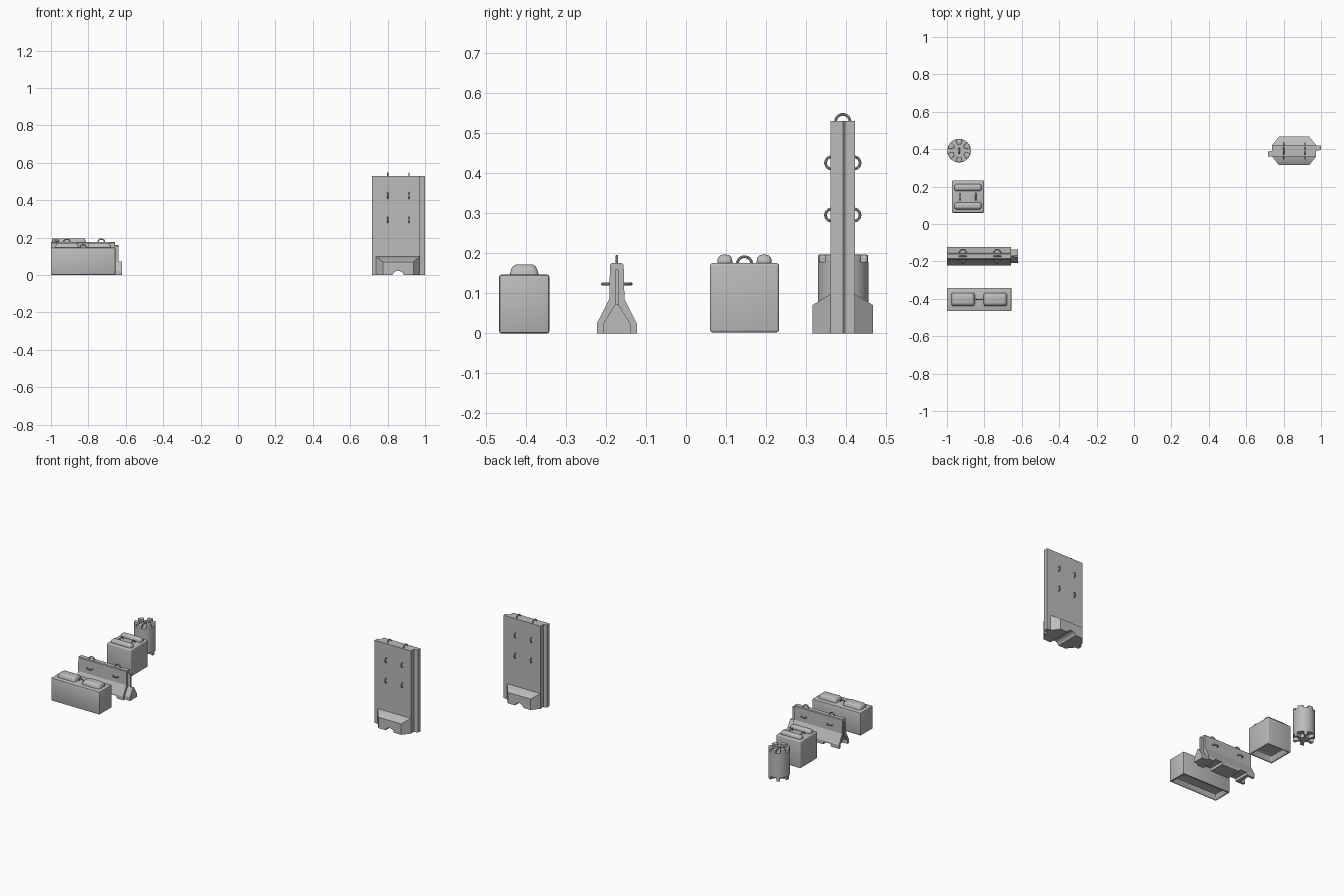
import bpy, bmesh
from math import pi, sin, cos, radians
from mathutils import Vector, Matrix

if "Cube" in bpy.data.objects:
    bpy.data.objects.remove(bpy.data.objects["Cube"])

GREY = (0.5, 0.5, 0.5, 1)
concrete = bpy.data.materials.new("concrete_grey")
concrete.use_nodes = True
concrete.diffuse_color = GREY
concrete.node_tree.nodes["Principled BSDF"].inputs["Base Color"].default_value = GREY


def finish(name, bm):
    bmesh.ops.recalc_face_normals(bm, faces=bm.faces)
    mesh = bpy.data.meshes.new(name)
    bm.to_mesh(mesh)
    bm.free()
    mesh.materials.append(concrete)
    ob = bpy.data.objects.new(name, mesh)
    bpy.context.collection.objects.link(ob)
    return ob


def activate(ob):
    bpy.ops.object.select_all(action='DESELECT')
    ob.select_set(True)
    bpy.context.view_layer.objects.active = ob


def smooth(ob):
    activate(ob)
    bpy.ops.object.shade_smooth_by_angle(angle=radians(35))


def prism(name, pts, axis, lo, hi):
    """Extrude a 2D outline along x (pts are y,z), y (x,z) or z (x,y)."""
    bm = bmesh.new()
    place = {'x': lambda a, b, t: (t, a, b),
             'y': lambda a, b, t: (a, t, b),
             'z': lambda a, b, t: (a, b, t)}[axis]
    face = bm.faces.new([bm.verts.new(place(a, b, lo)) for a, b in pts])
    out = bmesh.ops.extrude_face_region(bm, geom=[face])
    verts = [g for g in out["geom"] if isinstance(g, bmesh.types.BMVert)]
    bmesh.ops.translate(bm, verts=verts, vec=place(0, 0, hi - lo))
    return finish(name, bm)


def boolean(ob, cutter, operation='DIFFERENCE'):
    cutter.hide_render = True
    mod = ob.modifiers.new("cut", 'BOOLEAN')
    mod.operation, mod.object, mod.solver = operation, cutter, 'EXACT'
    activate(ob)
    bpy.ops.object.modifier_apply(modifier=mod.name)
    bpy.data.objects.remove(cutter)


def bevel(ob, width, segments=2):
    mod = ob.modifiers.new("soft_edges", 'BEVEL')
    mod.width, mod.segments = width, segments
    mod.limit_method, mod.angle_limit = 'ANGLE', radians(35)
    activate(ob)
    bpy.ops.object.modifier_apply(modifier=mod.name)
    smooth(ob)


def box(name, lo, hi, taper=0.0, recess=0.0, depth=0.03, soft=0.006, segments=2):
    """Block with optional inward taper at the top and a hollow underside."""
    lo, hi = Vector(lo), Vector(hi)
    mid, size = (lo + hi) / 2, hi - lo
    bm = bmesh.new()
    bmesh.ops.create_cube(bm, size=1)
    for v in bm.verts:
        top = v.co.z > 0
        v.co = Vector(a * b for a, b in zip(v.co, size)) + mid
        if top and taper:
            v.co.x += taper if v.co.x < mid.x else -taper
            v.co.y += taper if v.co.y < mid.y else -taper
    if recess:
        base = min(bm.faces, key=lambda f: f.calc_center_median().z)
        bmesh.ops.inset_region(bm, faces=[base], thickness=recess)
        bmesh.ops.inset_region(bm, faces=[base], thickness=0.012)
        bmesh.ops.translate(bm, verts=base.verts, vec=(0, 0, depth))
    ob = finish(name, bm)
    bevel(ob, soft, segments)
    return ob


def loop(name, center, normal, radius=0.018):
    """Lifting eye, half sunk in the surface it stands on."""
    rot = {'x': (0, pi / 2, 0), 'y': (pi / 2, 0, 0), 'z': (0, 0, 0)}[normal]
    bpy.ops.mesh.primitive_torus_add(location=center, rotation=rot, major_radius=radius,
                                     minor_radius=0.0035, major_segments=24, minor_segments=8)
    ob = bpy.context.object
    ob.name = name
    ob.data.materials.append(concrete)
    smooth(ob)


# Long stacking block
box("long_block", (-1, -0.466, 0), (-0.656, -0.341, 0.146), recess=0.015, soft=0.005)
for x in (-0.914, -0.741):
    box("long_block_stud", (x - 0.066, -0.442, 0.14), (x + 0.066, -0.365, 0.172),
        taper=0.01, soft=0.012, segments=3)
loop("long_block_loop", (-0.828, -0.4035, 0.146), 'y', 0.016)

# Square stacking block
box("square_block", (-0.974, 0.06, 0.002), (-0.802, 0.232, 0.175), recess=0.018, soft=0.008, segments=3)
for y in (0.097, 0.195):
    box("square_block_stud", (-0.962, y - 0.02, 0.165), (-0.814, y + 0.02, 0.196),
        taper=0.003, soft=0.012, segments=3)
for x in (-0.93, -0.846):
    loop("square_block_loop", (x, 0.146, 0.173), 'x')

# Road barrier with a key on one end and a matching groove on the other
CY = -0.1725


def mirrored(half):
    return [(CY + a, b) for a, b in half] + [(CY - a, b) for a, b in reversed(half)]


foot_key = mirrored([(0.035, 0), (0.035, 0.022), (0.004, 0.073)])
web_key = mirrored([(0.005, 0.04), (0.005, 0.156), (0.002, 0.16)])
barrier = prism("road_barrier", mirrored([(0.05, 0), (0.05, 0.024), (0.019, 0.085),
                                          (0.017, 0.171), (0.013, 0.175)]), 'x', -1, -0.658)
boolean(barrier, prism("groove_cutter", foot_key, 'x', -1.05, -0.963))
boolean(barrier, prism("slot_cutter", web_key, 'x', -1.05, -0.98))
for x in (-0.915, -0.731):
    boolean(barrier, prism("fork_cutter", [(x - 0.03, -0.01), (x - 0.024, 0.016),
                                           (x + 0.024, 0.016), (x + 0.03, -0.01)], 'y', -0.3, 0))
    loop("barrier_top_loop", (x, CY, 0.174), 'y')
    for side in (-1, 1):
        loop("barrier_side_loop", (x, CY + side * 0.018, 0.123), 'z')
prism("barrier_foot_key", foot_key, 'x', -0.67, -0.621)
prism("barrier_web_key", web_key, 'x', -0.67, -0.638)

# Round stacking bollard with wedge studs and matching sockets
RC = Vector((-0.935, 0.392))


def wedge(name, angle, spread, inner, outer, lo, hi):
    steps = [angle + radians(spread) * k for k in (-1, -0.5, 0, 0.5, 1)]
    arc = [RC + Vector((cos(a), sin(a))) * outer for a in steps]
    arc += [RC + Vector((cos(a), sin(a))) * inner for a in (steps[-1], steps[0])]
    return prism(name, arc, 'z', lo, hi)


circle = [RC + Vector((cos(k * pi / 24), sin(k * pi / 24))) * 0.063 for k in range(48)]
bollard = prism("round_bollard", circle, 'z', 0, 0.178)
for k in range(6):
    angle = pi / 6 + k * pi / 3
    boolean(bollard, wedge("socket_cutter", angle, 20, 0.03, 0.08, -0.02, 0.022))
    bevel(wedge("bollard_stud", angle, 17, 0.034, 0.0625, 0.17, 0.196), 0.003)
smooth(bollard)
loop("bollard_loop", (RC.x, RC.y, 0.177), 'x', 0.014)

# Tall wall panel with lapped edges
WY = 0.391
plan = [(0.716, 0.361), (0.974, 0.361), (0.974, WY), (1.0, WY + 0.005),
        (1.0, 0.421), (0.738, 0.421), (0.738, WY), (0.716, WY - 0.005)]
panel = prism("wall_panel", plan, 'z', 0, 0.53)

# Flared foot: plan outline crossed with the side profile
foot = prism("wall_foot", [(0.738, 0.361), (0.775, 0.315), (0.937, 0.315), (0.974, 0.361),
                           (0.974, 0.421), (0.937, 0.467), (0.775, 0.467), (0.738, 0.421)],
             'z', 0, 0.12)
boolean(foot, prism("foot_profile", [(0.3, -0.01), (0.3, 0.063), (0.315, 0.07), (0.361, 0.098),
                                     (0.421, 0.098), (0.467, 0.07), (0.482, 0.063), (0.482, -0.01)],
                    'x', 0.6, 1.1), 'INTERSECT')

# Drain arch under the wall
arch = [(0.856 + 0.032 * cos(k * pi / 8), -0.01 + 0.032 * sin(k * pi / 8)) for k in range(16)]
for part in (panel, foot):
    boolean(part, prism("arch_cutter", arch, 'y', 0.2, 0.6))
    smooth(part)

# Lifting eyes on the wall
for x in (0.8, 0.914):
    loop("wall_top_loop", (x, WY, 0.528), 'x')
    for z in (0.295, 0.425):
        for y in (0.363, 0.419):
            loop("wall_side_loop", (x, y, z), 'x', 0.015)
